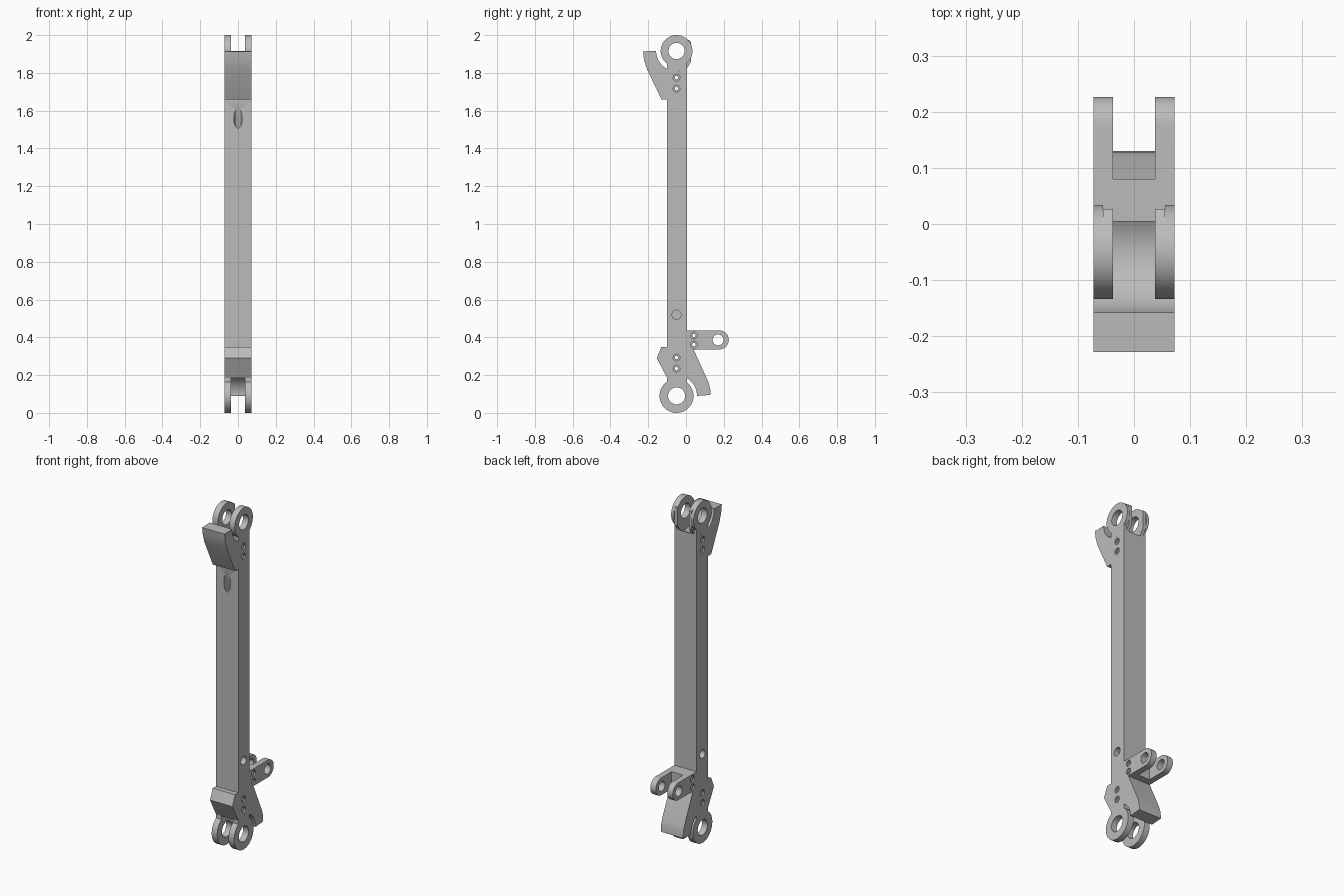
import bpy, bmesh, math
from mathutils import Vector

cube = bpy.data.objects.get("Cube")
if cube:
    bpy.data.objects.remove(cube, do_unlink=True)

grey = bpy.data.materials.new("plain_grey")
grey.use_nodes = True
grey.diffuse_color = (0.5, 0.5, 0.5, 1)
grey.node_tree.nodes["Principled BSDF"].inputs["Base Color"].default_value = (0.5, 0.5, 0.5, 1)

W = 0.0725       # half width of the beam
SLOT = 0.037     # half width of the fork slots
BACK, FRONT = 0.005, -0.10
TOP, BOTTOM = (-0.05, 1.916), (-0.05, 0.09)   # pivot centres (y, z)
GAP = 0.108      # radius of the clearance round each pivot


def make(name, bm):
    bmesh.ops.recalc_face_normals(bm, faces=bm.faces)
    me = bpy.data.meshes.new(name)
    bm.to_mesh(me)
    bm.free()
    me.materials.append(grey)
    ob = bpy.data.objects.new(name, me)
    bpy.context.collection.objects.link(ob)
    return ob


def slab(name, pts, x0, x1):
    """Extrude a (y, z) profile from x0 to x1."""
    bm = bmesh.new()
    face = bm.faces.new([bm.verts.new((x0, y, z)) for y, z in pts])
    ext = bmesh.ops.extrude_face_region(bm, geom=[face])
    moved = [v for v in ext["geom"] if isinstance(v, bmesh.types.BMVert)]
    bmesh.ops.translate(bm, verts=moved, vec=(x1 - x0, 0, 0))
    return make(name, bm)


def spindle(origin, axis, steps, n=32):
    """Round cutter turned from (distance, radius) steps along an axis."""
    bm = bmesh.new()
    rot = Vector((0, 0, 1)).rotation_difference(Vector(axis))
    rings = []
    for d, r in steps:
        rings.append([bm.verts.new(Vector(origin) + rot @ Vector(
            (r * math.cos(2 * math.pi * i / n), r * math.sin(2 * math.pi * i / n), d)))
            for i in range(n)])
    for a, b in zip(rings, rings[1:]):
        for i in range(n):
            j = (i + 1) % n
            bm.faces.new((a[i], a[j], b[j], b[i]))
    bm.faces.new(rings[0])
    bm.faces.new(rings[-1])
    return make("hole_cutter", bm)


def drill(ob, cutter):
    mod = ob.modifiers.new("hole", 'BOOLEAN')
    mod.operation = 'DIFFERENCE'
    mod.solver = 'EXACT'
    mod.object = cutter
    bpy.context.view_layer.objects.active = ob
    bpy.ops.object.modifier_apply(modifier=mod.name)
    bpy.data.objects.remove(cutter, do_unlink=True)


def through(ob, y, z, r):
    drill(ob, spindle((0, y, z), (1, 0, 0), [(-0.1, r), (0.1, r)], 40))


def screw(ob, y, z):
    """Counterbored screw hole across the full width."""
    e = W - 0.008
    drill(ob, spindle((0, y, z), (1, 0, 0), [(-0.1, 0.018), (-e, 0.018), (-e, 0.009),
                                             (e, 0.009), (e, 0.018), (0.1, 0.018)], 24))


def arc(c, r, a0, a1, n):
    return [(c[0] + r * math.cos(a0 + (a1 - a0) * i / n),
             c[1] + r * math.sin(a0 + (a1 - a0) * i / n)) for i in range(n + 1)]


# Beam with a hooked stop at each end
a_back = math.acos((BACK + 0.05) / GAP)
a_front = math.acos((FRONT + 0.05) / GAP)
profile = arc(TOP, GAP, -a_back, -math.pi, 20)
profile += [(-0.228, 1.914), (-0.222, 1.87), (-0.207, 1.82), (-0.13, 1.66), (FRONT, 1.66),
            (FRONT, 0.35), (-0.13, 0.35), (-0.155, 0.29)]
profile += arc(BOTTOM, GAP, a_front, 0, 20)
profile += [(0.13, 0.095), (0.128, 0.13), (0.118, 0.165), (0.04, 0.336), (BACK, 0.336)]
beam = slab("beam", profile, -W, W)
for z in (1.775, 1.717, 0.293, 0.235):
    screw(beam, -0.05, z)

# Slanted cable entry on the front and round pockets on both sides
tilt = math.radians(25)
drill(beam, spindle((0, FRONT, 1.56), (0, math.sin(tilt), -math.cos(tilt)),
                    [(-0.058, 0.022), (0.15, 0.022)]))
for s in (-1, 1):
    drill(beam, spindle((s * W, -0.05, 0.52), (1, 0, 0), [(-0.03, 0.024), (0.03, 0.024)]))


def lug_profile(c, r, up, tab=False):
    """Ring outline with a neck that sits on the beam; up is +1 at the top."""
    b = math.acos((BACK + 0.05) / r)
    f = math.acos((FRONT + 0.05) / r)
    pts = arc((0, 0), GAP, -a_front, -a_back, 8)
    if tab:
        pts += [(0.077, -0.055), (0.077, 0.05)]
        b = -math.asin(0.062 / r)
    pts += arc((0, 0), r, -b, 2 * math.pi - f, 48)
    return [(c[0] + u, c[1] + up * w) for u, w in pts]


# Fork lugs: two plates at each end, the upper ones with a square inner pad
for side, s in (("left", 1), ("right", -1)):
    mid = 0.055
    parts = [
        (slab(f"top_lug_{side}", lug_profile(TOP, 0.084, 1), s * mid, s * W), TOP, 0.043),
        (slab(f"top_lug_pad_{side}", lug_profile(TOP, 0.084, 1, True), s * SLOT, s * mid), TOP, 0.043),
        (slab(f"bottom_lug_{side}", lug_profile(BOTTOM, 0.09, -1), s * SLOT, s * W), BOTTOM, 0.045),
    ]
    for ob, c, r in parts:
        through(ob, c[0], c[1], r)

# Rear bracket: solid base and two round-ended arms
base = slab("bracket_base", [(BACK, 0.336), (0.08, 0.336), (0.08, 0.437), (BACK, 0.437)], -W, W)
for z in (0.41, 0.361):
    screw(base, 0.042, z)
end = (0.176, 0.3865)
for side, s in (("left", 1), ("right", -1)):
    pts = [(0.08, 0.437), (0.08, 0.336)] + arc(end, 0.0505, -math.pi / 2, math.pi / 2, 24)
    arm = slab(f"bracket_arm_{side}", pts, s * SLOT, s * W)
    through(arm, 0.17, 0.3865, 0.029)

# Smooth round surfaces, keep edges sharp
for ob in bpy.context.collection.objects:
    if ob.type == 'MESH' and ob.data.materials and ob.data.materials[0] == grey:
        bpy.ops.object.select_all(action='DESELECT')
        ob.select_set(True)
        bpy.context.view_layer.objects.active = ob
        bpy.ops.object.shade_smooth_by_angle(angle=math.radians(30))
